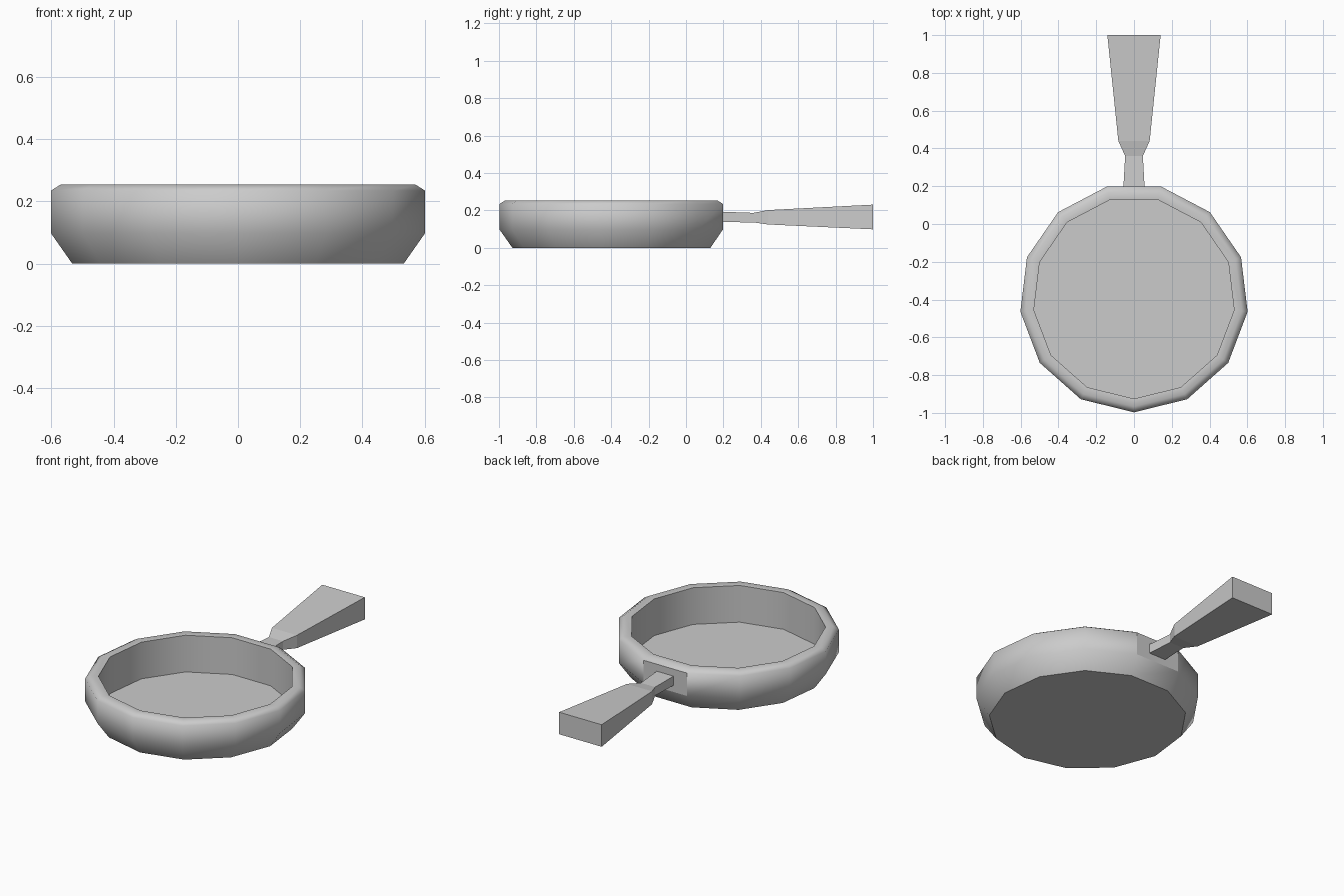
import bpy, bmesh, math

if "Cube" in bpy.data.objects:
    bpy.data.objects.remove(bpy.data.objects["Cube"])

SIDES = 13
CENTRE_Y = -0.391


def finish(bm, name):
    bmesh.ops.recalc_face_normals(bm, faces=bm.faces)
    mesh = bpy.data.meshes.new(name)
    bm.to_mesh(mesh)
    bm.free()
    obj = bpy.data.objects.new(name, mesh)
    bpy.context.collection.objects.link(obj)
    return obj


def bridge(bm, a, b):
    n = len(a)
    return [bm.faces.new((a[i], a[(i + 1) % n], b[(i + 1) % n], b[i])) for i in range(n)]


def sharpen(bm, ring):
    for i, v in enumerate(ring):
        bm.edges.get((v, ring[(i + 1) % len(ring)])).smooth = False


# Pan bowl: thirteen-sided lathe of (radius, height), outside base to inside floor
profile = [(0.537, 0.0), (0.606, 0.098), (0.606, 0.235),
           (0.575, 0.254), (0.534, 0.25), (0.534, 0.03)]
bm = bmesh.new()
rings = []
for r, z in profile:
    ring = []
    for i in range(SIDES):
        a = -math.pi / 2 + 2 * math.pi * i / SIDES
        ring.append(bm.verts.new((r * math.cos(a), CENTRE_Y + r * math.sin(a), z)))
    rings.append(ring)
bands = [bridge(bm, a, b) for a, b in zip(rings, rings[1:])]
for face in (f for band in bands for f in band):
    face.smooth = True
bm.faces.new(rings[0])
bm.faces.new(rings[-1])
for k in (0, 4, 5):
    sharpen(bm, rings[k])
# Flat mounting panel behind the handle
panel = bands[1][SIDES // 2]
panel.smooth = False
for e in panel.edges:
    e.smooth = False
finish(bm, "pan_bowl")

# Handle: rectangular sections (y, half width, bottom z, top z)
sections = [(0.195, 0.056, 0.138, 0.193), (0.36, 0.047, 0.136, 0.187),
            (0.44, 0.083, 0.125, 0.202), (1.0, 0.141, 0.099, 0.231)]
bm = bmesh.new()
rings = [[bm.verts.new(p) for p in ((-w, y, lo), (w, y, lo), (w, y, hi), (-w, y, hi))]
         for y, w, lo, hi in sections]
for a, b in zip(rings, rings[1:]):
    bridge(bm, a, b)
bm.faces.new(rings[0])
bm.faces.new(rings[-1])
finish(bm, "handle")
